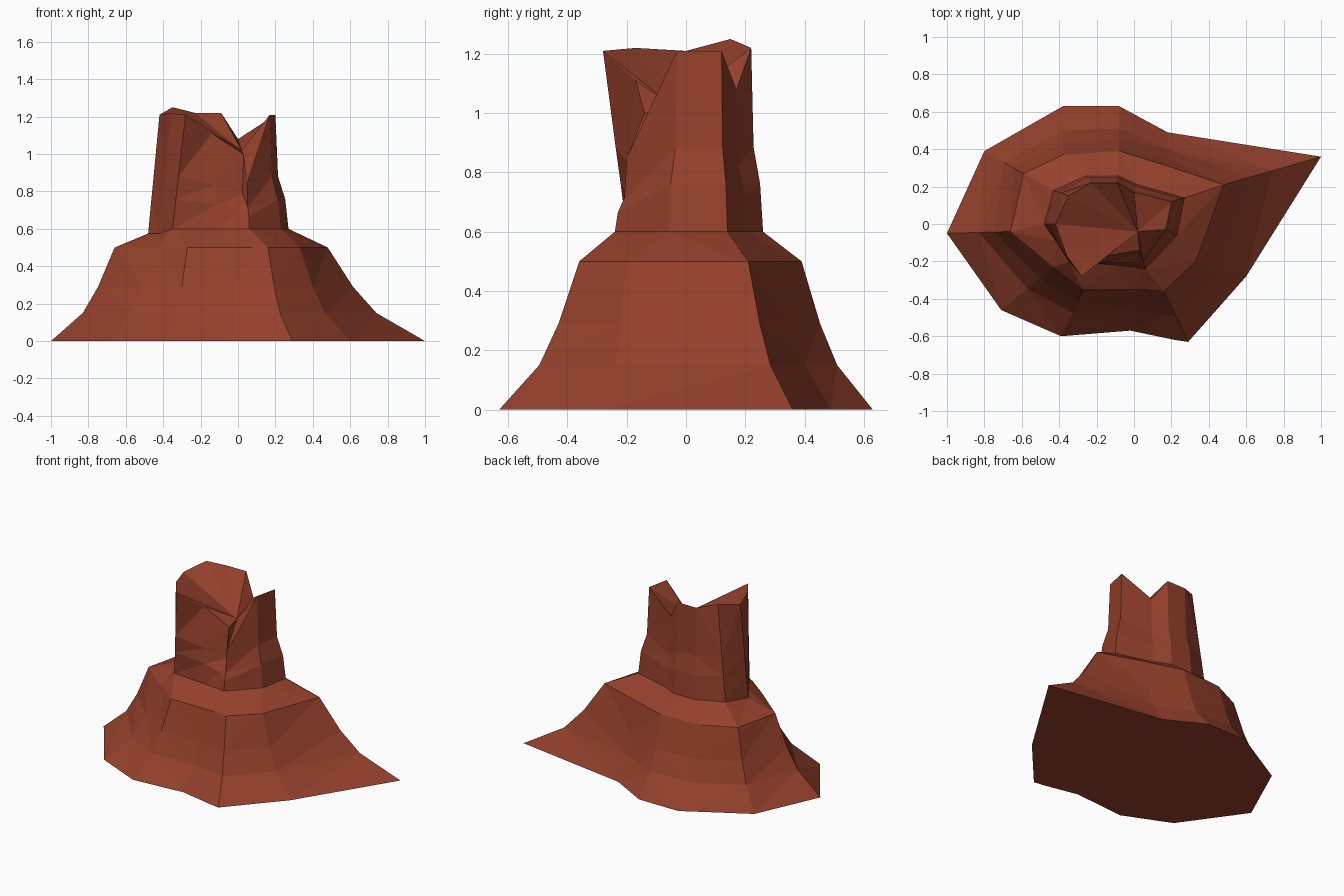
import bpy, bmesh
from mathutils import Vector

if "Cube" in bpy.data.objects:
    bpy.data.objects.remove(bpy.data.objects["Cube"])

# Matching 12-point outlines, starting at the left and running round the back
foot = [(-1, -.05), (-.8, .39), (-.38, .63), (-.08, .63), (.18, .49), (1, .36),
        (.6, -.28), (.29, -.63), (.22, -.62), (-.02, -.57), (-.39, -.6), (-.71, -.46)]
shoulder = [(-.66, -.04), (-.59, .27), (-.38, .37), (-.08, .39), (.18, .31), (.48, .21),
            (.33, -.2), (.16, -.36), (.08, -.35), (-.02, -.35), (-.27, -.35), (-.43, -.23)]
neck = [(-.48, 0), (-.43, .18), (-.25, .26), (-.09, .26), (.02, .21), (.27, .14),
        (.23, -.06), (.06, -.24), (0, -.23), (-.1, -.22), (-.35, -.2), (-.42, -.09)]
crown = [(-.42, 0, 1.21), (-.35, .15, 1.25), (-.23, .22, 1.22), (-.09, .22, 1.22),
         (0, .17, 1.08), (.2, .12, 1.21), (.17, -.03, 1.21), (.05, -.2, .85),
         (.03, -.14, 1.0), (-.14, -.17, 1.11), (-.28, -.28, 1.21), (-.36, -.17, 1.22)]


def at(outline, z):
    return [Vector((x, y, z)) for x, y in outline]


def blend(a, b, plan, height):
    """Ring between two rings, with separate plan and height fractions."""
    return [Vector((p.x + (q.x - p.x) * plan, p.y + (q.y - p.y) * plan,
                    p.z + (q.z - p.z) * height)) for p, q in zip(a, b)]


# Sloping skirt, ledge, then the broken tower
f, s, n = at(foot, 0), at(shoulder, .5), at(neck, .6)
n[0].z = n[11].z = .575
c = [Vector(p) for p in crown]
waist, upper = blend(n, c, .25, .26), blend(n, c, .8, .46)
for i in (0, 1, 9, 10, 11):          # left and front lean evenly
    upper[i] = n[i].lerp(c[i], .46)
rings = [f, blend(f, s, .5, .3), blend(f, s, .74, .58), s, n, waist, upper, c]

bm = bmesh.new()
loops = [[bm.verts.new(p) for p in ring] for ring in rings]
for lo, hi in zip(loops, loops[1:]):
    for i in range(12):
        j = (i + 1) % 12
        bm.faces.new((lo[i], hi[i], hi[j], lo[j]))
bm.faces.new(loops[0])

# Sunken crown
hollow = bm.verts.new((.02, -.04, 1.02))
top = loops[-1]
for i in range(12):
    bm.faces.new((top[i], hollow, top[(i + 1) % 12]))
bmesh.ops.triangulate(bm, faces=[q for q in bm.faces if len(q.verts) == 4])
bmesh.ops.recalc_face_normals(bm, faces=bm.faces)

mesh = bpy.data.meshes.new("rock_butte")
bm.to_mesh(mesh)
bm.free()
butte = bpy.data.objects.new("rock_butte", mesh)
bpy.context.collection.objects.link(butte)

# Red sandstone
stone = bpy.data.materials.new("red_sandstone")
stone.diffuse_color = (.3, .052, .025, 1)
stone.use_nodes = True
stone.node_tree.nodes["Principled BSDF"].inputs["Base Color"].default_value = stone.diffuse_color
mesh.materials.append(stone)
